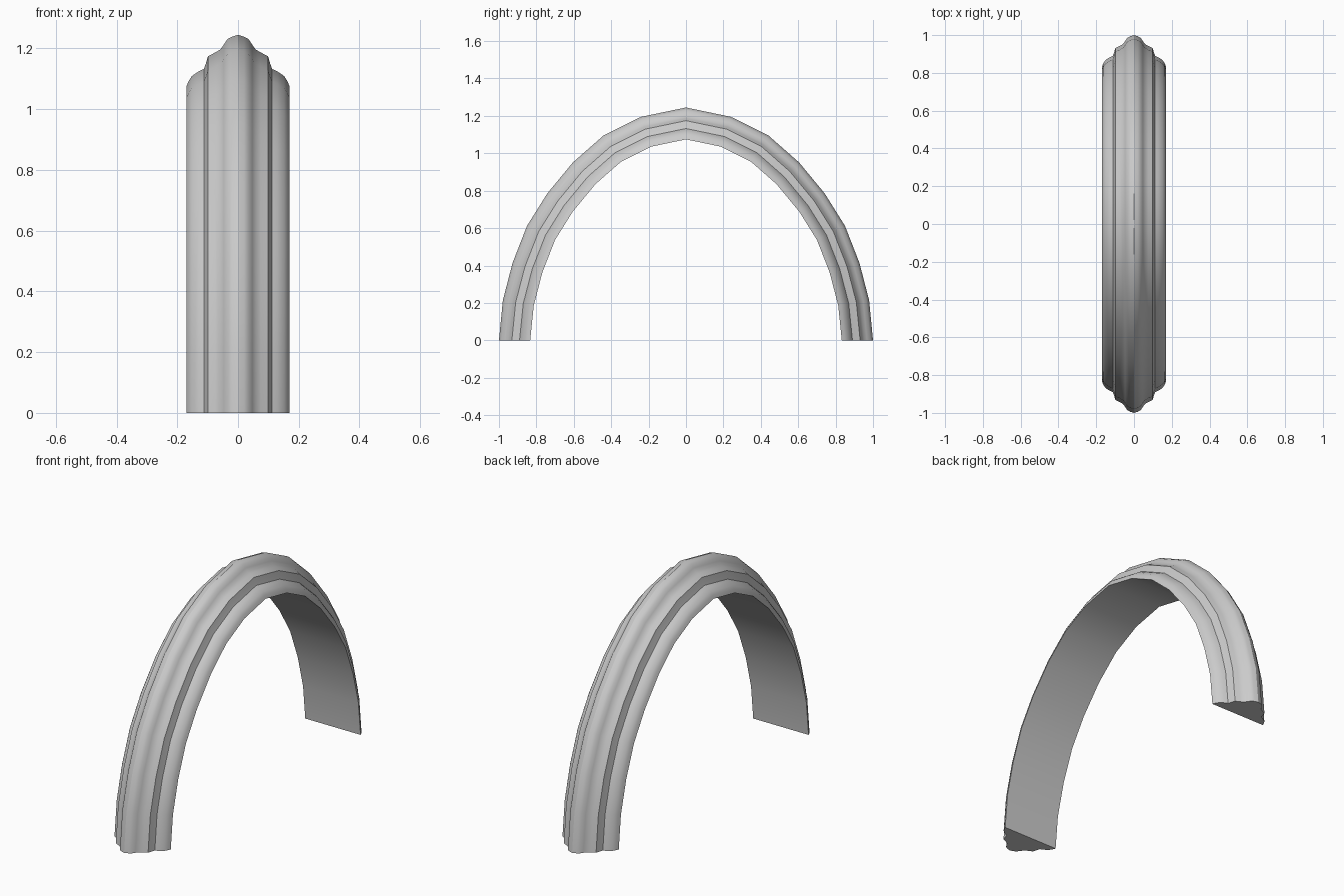
import bpy, bmesh
from mathutils import Vector

if "Cube" in bpy.data.objects:
    bpy.data.objects.remove(bpy.data.objects["Cube"])

# Outer crest of the arch, springing point to apex (y, z)
half_path = [(1, 0), (0.979, 0.215), (0.927, 0.415), (0.85, 0.612), (0.742, 0.785),
             (0.604, 0.952), (0.44, 1.096), (0.24, 1.195), (0, 1.245)]
path = [Vector(p) for p in half_path] + [Vector((-y, z)) for y, z in half_path[-2::-1]]

# Half of the moulding section (x, depth below the crest)
half_section = [(0, 0), (0.02, 0.006), (0.035, 0.014), (0.047, 0.032), (0.058, 0.047),
                (0.075, 0.057), (0.099, 0.069), (0.105, 0.09), (0.112, 0.11),
                (0.13, 0.118), (0.152, 0.133), (0.163, 0.15), (0.17, 0.167)]
section = [(-x, d) for x, d in half_section[:0:-1]] + half_section


def inward(i):
    """Mitred inward direction at a path point; the feet are cut level."""
    if i in (0, len(path) - 1):
        return Vector((-path[i].x, 0))
    a = (path[i] - path[i - 1]).normalized()
    b = (path[i + 1] - path[i]).normalized()
    t = (a + b).normalized()
    return Vector((-t.y, t.x)) / t.dot(b)


# Sweep the section along the arch
bm = bmesh.new()
rings = []
for i, p in enumerate(path):
    n = inward(i)
    rings.append([bm.verts.new((x, *(p + n * d))) for x, d in section])
count = len(section)
for r0, r1 in zip(rings, rings[1:]):
    for j in range(count):
        k = (j + 1) % count
        bm.faces.new((r0[j], r0[k], r1[k], r1[j]))
# Level feet
bm.faces.new(rings[0])
bm.faces.new(rings[-1])
bmesh.ops.recalc_face_normals(bm, faces=bm.faces)

mesh = bpy.data.meshes.new("arch_moulding")
bm.to_mesh(mesh)
bm.free()
arch = bpy.data.objects.new("arch_moulding", mesh)
bpy.context.collection.objects.link(arch)
bpy.context.view_layer.objects.active = arch
arch.select_set(True)
bpy.ops.object.shade_smooth_by_angle(angle=0.55)
